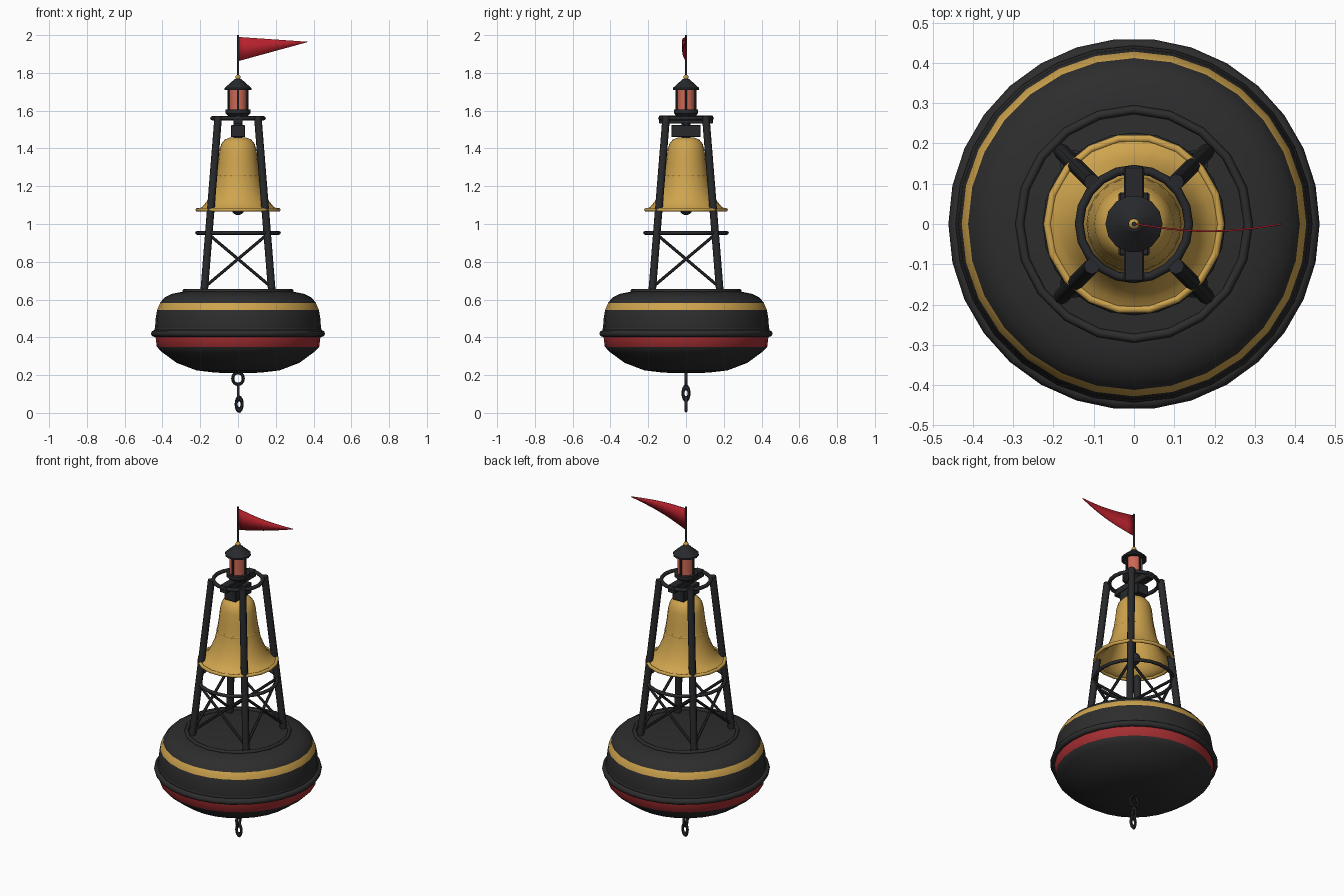
import bpy, bmesh, math
from mathutils import Vector

old = bpy.data.objects.get("Cube")
if old:
    bpy.data.objects.remove(old, do_unlink=True)


def material(name, rgb):
    m = bpy.data.materials.new(name)
    m.use_nodes = True
    m.diffuse_color = (*rgb, 1)
    bsdf = next(n for n in m.node_tree.nodes if n.type == 'BSDF_PRINCIPLED')
    bsdf.inputs["Base Color"].default_value = (*rgb, 1)
    return m


BLACK = material("hull black", (0.026, 0.026, 0.026))
IRON = material("dark iron", (0.021, 0.022, 0.025))
BRASS = material("brass yellow", (0.62, 0.37, 0.075))
RED = material("band red", (0.38, 0.028, 0.032))
FLAG = material("flag red", (0.46, 0.015, 0.025))
GLASS = material("lamp glass", (0.60, 0.14, 0.09))


def finish(name, bm, *mats, angle=40):
    """Turn a bmesh into a shaded object."""
    mesh = bpy.data.meshes.new(name)
    bm.to_mesh(mesh)
    bm.free()
    for m in mats:
        mesh.materials.append(m)
    mesh.polygons.foreach_set("use_smooth", [True] * len(mesh.polygons))
    mesh.set_sharp_from_angle(angle=math.radians(angle))
    obj = bpy.data.objects.new(name, mesh)
    bpy.context.collection.objects.link(obj)
    return obj


def lathe(name, profile, sides, *mats, rule=None, angle=40):
    """Spin a (radius, height) profile round z, closing ends that have a radius of 0."""
    bm = bmesh.new()
    rings = []
    for r, z in profile:
        n = sides if r > 0 else 1
        rings.append([bm.verts.new((r * math.cos(math.tau * i / n), r * math.sin(math.tau * i / n), z))
                      for i in range(n)])
    for a, b in zip(rings, rings[1:]):
        for i in range(sides):
            j = (i + 1) % sides
            quad = [a[i % len(a)], a[j % len(a)], b[j % len(b)], b[i % len(b)]]
            face = bm.faces.new(list(dict.fromkeys(quad)))
            if rule:
                face.material_index = rule(face.calc_center_median().z)
    return finish(name, bm, *mats, angle=angle)


def torus(name, radius, tube, z, mat, sides=24, tube_sides=8):
    bm = bmesh.new()
    grid = []
    for i in range(sides):
        u = math.tau * i / sides
        grid.append([])
        for k in range(tube_sides):
            v = math.tau * k / tube_sides
            r = radius + tube * math.cos(v)
            grid[i].append(bm.verts.new((r * math.cos(u), r * math.sin(u), tube * math.sin(v))))
    for i in range(sides):
        a, b = grid[i], grid[(i + 1) % sides]
        for k in range(tube_sides):
            m = (k + 1) % tube_sides
            bm.faces.new((a[k], b[k], b[m], a[m]))
    obj = finish(name, bm, mat, angle=60)
    obj.location.z = z
    return obj


def rod(name, start, end, radius, mat, sides=8):
    start, end = Vector(start), Vector(end)
    bm = bmesh.new()
    bmesh.ops.create_cone(bm, cap_ends=True, segments=sides, radius1=radius, radius2=radius,
                          depth=(end - start).length)
    obj = finish(name, bm, mat, angle=50)
    obj.rotation_euler = (end - start).to_track_quat('Z', 'Y').to_euler()
    obj.location = (start + end) / 2
    return obj


def box(name, size, z, mat):
    bm = bmesh.new()
    bmesh.ops.create_cube(bm, size=1)
    bmesh.ops.scale(bm, vec=size, verts=bm.verts)
    bmesh.ops.bevel(bm, geom=bm.edges[:], offset=0.004, segments=1, affect='EDGES')
    obj = finish(name, bm, mat, angle=30)
    obj.location.z = z
    return obj


# Floating hull with painted bands
def band(z):
    if 0.35 < z < 0.405:
        return 1
    return 2 if 0.545 < z < 0.58 else 0


lathe("hull", [(0, 0.21), (0.12, 0.213), (0.22, 0.225), (0.325, 0.265), (0.40, 0.32), (0.43, 0.35),
               (0.437, 0.405), (0.44, 0.44), (0.436, 0.50), (0.428, 0.545), (0.412, 0.583),
               (0.39, 0.61), (0.35, 0.63), (0.29, 0.642), (0, 0.645)],
      28, BLACK, RED, BRASS, rule=band)
torus("hull_fender", 0.443, 0.018, 0.42, BLACK, sides=30)
torus("hull_seam", 0.435, 0.008, 0.442, BLACK, sides=28, tube_sides=6)
torus("deck_ring", 0.284, 0.011, 0.645, BLACK, sides=20)


# Tower legs, rings and cross braces
def leg_point(quarter, z):
    r = 0.255 - (z - 0.63) * 0.114
    a = math.pi / 4 + quarter * math.pi / 2
    return (r * math.cos(a), r * math.sin(a), z)


for q in range(4):
    rod("tower_leg", leg_point(q, 0.63), leg_point(q, 1.57), 0.02, IRON)
    for low, high in ((q, q + 1), (q + 1, q)):
        rod("cross_brace", leg_point(low, 0.665), leg_point(high, 0.945), 0.008, IRON, sides=6)
torus("middle_ring", 0.217, 0.010, 0.953, IRON)
torus("top_ring", 0.136, 0.011, 1.56, IRON, sides=20)

# Bell: an open shell with rolled rims
outer = [(0.218, 1.075), (0.19, 1.09), (0.165, 1.12), (0.145, 1.16), (0.127, 1.205), (0.115, 1.26),
         (0.106, 1.32), (0.098, 1.39), (0.088, 1.425), (0.07, 1.447), (0.045, 1.457), (0, 1.458)]
inner = [(max(r - 0.012, 0), z - (0.012 if r < 0.09 else 0)) for r, z in reversed(outer)]
lathe("bell", inner[1:-1] and [(0, 1.446)] + inner[2:] + outer, 24, BRASS, angle=60)
torus("bell_rim", 0.215, 0.010, 1.075, BRASS, sides=18)
torus("bell_band", 0.112, 0.006, 1.26, BRASS, sides=20, tube_sides=6)
rod("clapper_rod", (0, 0, 1.08), (0, 0, 1.45), 0.01, IRON)
bm = bmesh.new()
bmesh.ops.create_uvsphere(bm, u_segments=14, v_segments=8, radius=0.036)
finish("clapper", bm, IRON).location.z = 1.083

# Bell yoke and the beam that carries it
box("bell_yoke", (0.076, 0.156, 0.065), 1.492, IRON)
box("top_beam", (0.05, 0.285, 0.042), 1.553, IRON)
rod("bell_hanger", (0, 0, 1.44), (0, 0, 1.54), 0.025, IRON)

# Lantern
lathe("lantern_base", [(0, 1.565), (0.045, 1.565), (0.065, 1.585), (0.065, 1.605), (0, 1.605)], 14, IRON, angle=25)
lathe("lantern_glass", [(0, 1.60), (0.047, 1.60), (0.047, 1.72), (0, 1.72)], 16, GLASS)
for q in range(4):
    x, y = 0.05 * math.cos(q * math.pi / 2), 0.05 * math.sin(q * math.pi / 2)
    rod("lantern_bar", (x, y, 1.60), (x, y, 1.72), 0.006, IRON, sides=6)
lathe("lantern_roof", [(0, 1.71), (0.071, 1.71), (0.071, 1.72), (0.018, 1.767), (0, 1.77)], 14, IRON, angle=30)
bm = bmesh.new()
bmesh.ops.create_uvsphere(bm, u_segments=10, v_segments=6, radius=0.014)
finish("finial", bm, BRASS).location.z = 1.777

# Flagpole and curved pennant
rod("flagpole", (0, 0, 1.77), (0, 0, 2.0), 0.006, IRON)
bm = bmesh.new()
steps = 10
rows = []
for i in range(steps + 1):
    t = i / steps
    x, y = 0.004 + 0.364 * t, -0.018 * math.sin(math.pi * t)
    heights = (1.99 - 0.025 * t, 1.863 + 0.10 * t)
    rows.append([bm.verts.new((x, y, z)) for z in heights])
for a, b in zip(rows, rows[1:]):
    bm.faces.new((a[0], a[1], b[1], b[0]))
pennant = finish("pennant", bm, FLAG)
solid = pennant.modifiers.new("thickness", 'SOLIDIFY')
solid.thickness = 0.004
solid.offset = 0

# Mooring eye and chain links, alternately turned
for name, z, x, half_w, half_h, turn in (("mooring_eye", 0.182, 0, 0.036, 0.04, 0),
                                         ("chain_link", 0.104, 0.002, 0.024, 0.047, 90),
                                         ("chain_link", 0.046, 0.006, 0.024, 0.046, 0)):
    link = torus(name, half_w - 0.008, 0.008, z, IRON, sides=16, tube_sides=6)
    link.scale.y = half_h / half_w
    link.rotation_euler = (math.pi / 2, 0, math.radians(turn))
    link.location.x = x
